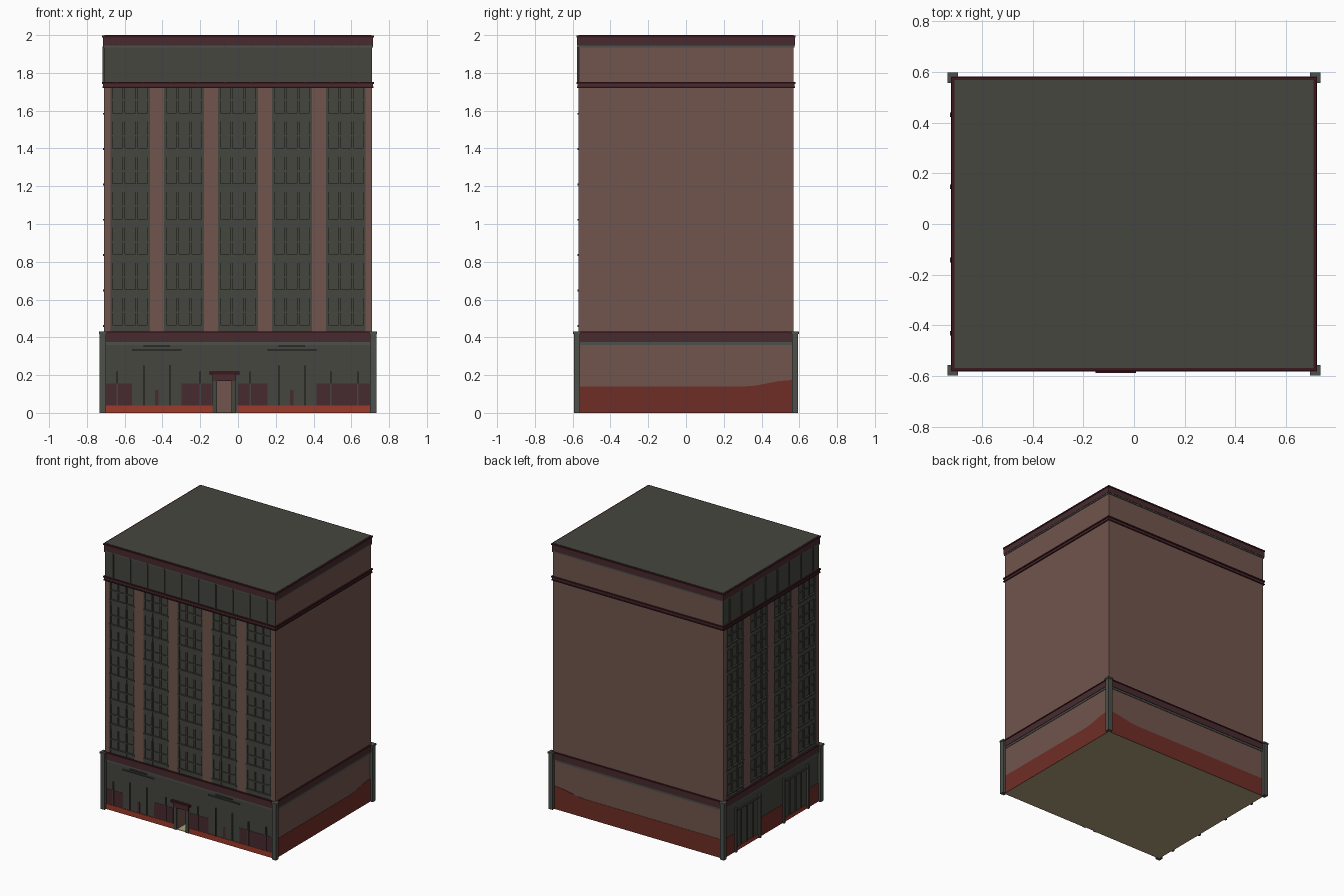
import bpy, bmesh

if "Cube" in bpy.data.objects:
    bpy.data.objects.remove(bpy.data.objects["Cube"])

# ---------- materials (linear colours) ----------
def mat(name, r, g, b):
    m = bpy.data.materials.new(name)
    m.diffuse_color = (r, g, b, 1)
    m.use_nodes = True
    m.node_tree.nodes["Principled BSDF"].inputs["Base Color"].default_value = m.diffuse_color
    return m

BRICK = mat("brown_brick", .165, .09, .072)
GREEN = mat("dark_green_grey", .059, .061, .049)
STONE = mat("grey_green_post", .072, .08, .068)
MAROON = mat("maroon_band", .064, .024, .028)
TRIM = mat("dark_maroon_trim", .045, .009, .013)
RED = mat("dark_red_paint", .16, .027, .019)
BRIGHT = mat("bright_red_plinth", .34, .042, .024)
BEIGE = mat("beige_floor", .42, .35, .19)

X, Y = .71, .57          # half sizes of the tower
REC = .01                # depth of the recessed window bays

# ---------- helpers ----------
def prism(bm, pts, vec):
    """Extrude a closed polygon along vec."""
    a = [bm.verts.new(p) for p in pts]
    b = [bm.verts.new([p[i] + vec[i] for i in range(3)]) for p in pts]
    bm.faces.new(a)
    bm.faces.new(b[::-1])
    for i in range(len(a)):
        j = (i + 1) % len(a)
        bm.faces.new((a[i], b[i], b[j], a[j]))

def finish(name, bm, material):
    bmesh.ops.recalc_face_normals(bm, faces=bm.faces)
    me = bpy.data.meshes.new(name)
    bm.to_mesh(me)
    bm.free()
    me.materials.append(material)
    ob = bpy.data.objects.new(name, me)
    bpy.context.collection.objects.link(ob)
    return ob

def boxes(name, material, items):
    """One object from boxes given as x0, x1, y0, y1, z0, z1."""
    bm = bmesh.new()
    for x0, x1, y0, y1, z0, z1 in items:
        prism(bm, [(x0, y0, z0), (x1, y0, z0), (x1, y1, z0), (x0, y1, z0)], (0, 0, z1 - z0))
    return finish(name, bm, material)

def on_wall(side, u0, u1, z0, z1, d0, d1):
    """Box on a wall: u runs along the wall, d is depth out from the tower face."""
    if side == "front":
        return (u0, u1, -Y - d1, -Y - d0, z0, z1)
    if side == "back":
        return (u0, u1, Y + d0, Y + d1, z0, z1)
    if side == "left":
        return (-X - d1, -X - d0, u0, u1, z0, z1)
    return (X + d0, X + d1, u0, u1, z0, z1)

def ring(name, material, out, z0, z1):
    """Full slab around the tower, projecting by out."""
    return boxes(name, material, [(-X - out, X + out, -Y - out, Y + out, z0, z1)])

# ---------- core, with an open doorway ----------
DX0, DX1, DZ = -.11, -.035, .168
boxes("floor", BEIGE, [(-X, X, -Y, Y, 0, .004)])
bm = bmesh.new()
xl, yf = -X + REC, -Y + REC
plan = [(xl, yf), (DX0, yf), (DX0, -.1), (DX1, -.1), (DX1, yf), (X, yf), (X, Y), (xl, Y)]
prism(bm, [(x, y, .004) for x, y in plan], (0, 0, DZ - .004))
prism(bm, [(xl, yf, DZ), (X, yf, DZ), (X, Y, DZ), (xl, Y, DZ)], (0, 0, 1.98 - DZ))
finish("brick_core", bm, BRICK)

# ---------- window bays on the front and left ----------
BZ0, BZ1, ROWS, HALF = .42, 1.73, 7, .105
bays = {"front": [k * .2855 for k in range(-2, 3)],
        "left": [-.4275, -.1425, .1425, .4275]}
for side, centres in bays.items():
    end = X if side == "front" else Y
    edges = [-end] + [e for c in centres for e in (c - HALF, c + HALF)] + [end]
    boxes(side + "_brick_piers", BRICK,
          [on_wall(side, edges[i], edges[i + 1], BZ0, BZ1, -REC, 0) for i in range(0, len(edges), 2)])
    boxes(side + "_window_panes", GREEN,
          [on_wall(side, c - HALF, c + HALF, BZ0, BZ1, -REC, -.009) for c in centres])
    bars, step = [], (BZ1 - BZ0) / ROWS
    for c in centres:
        for u in (c - .099, c - .034, c + .034, c + .099):
            bars.append(on_wall(side, u - .006, u + .006, BZ0, BZ1, -REC, -.001))
        for r in range(ROWS):
            z = BZ0 + r * step
            bars.append(on_wall(side, c - HALF, c + HALF, z, z + .04, -REC, -.003))
            bars.append(on_wall(side, c - HALF, c + HALF, z + .036, z + .046, -REC, .004))
            bars.append(on_wall(side, c - HALF, c + HALF, z + .108, z + .116, -REC, -.002))
    boxes(side + "_window_bars", GREEN, bars)

    # frieze of the top storey with slim fins
    boxes(side + "_frieze", GREEN, [on_wall(side, -end, end, 1.74, 1.95, -REC, 0)])
    n = 10 if side == "front" else 8
    fins = [(i - (n - 1) / 2) * .1425 for i in range(n)]
    boxes(side + "_frieze_fins", GREEN,
          [on_wall(side, u - .004, u + .004, 1.75, 1.94, 0, .007) for u in fins])

# ---------- bands, cornice and roof ----------
ring("base_band_underside", STONE, .004, .36, .38)
ring("base_band", MAROON, .007, .375, .422)
ring("base_band_cap", TRIM, .011, .422, .43)
ring("upper_band", MAROON, .004, 1.725, 1.748)
ring("upper_band_lower_lip", TRIM, .008, 1.72, 1.728)
ring("upper_band_upper_lip", TRIM, .01, 1.742, 1.752)
ring("cornice_underside", STONE, .004, 1.935, 1.95)
ring("cornice", MAROON, .006, 1.945, 1.99)
ring("cornice_cap", TRIM, .01, 1.988, 1.998)
boxes("roof", GREEN, [(-X + .002, X - .002, -Y + .002, Y - .002, 1.99, 2.0)])

# ---------- corner posts of the base ----------
posts, caps = [], []
for sx in (-1, 1):
    for sy in (-1, 1):
        x, y = sx * .715, sy * .577
        posts.append((x - .017, x + .017, y - .017, y + .017, 0, .424))
        caps.append((x - .021, x + .021, y - .021, y + .021, .418, .43))
boxes("corner_posts", STONE, posts)
boxes("corner_post_caps", STONE, caps)

# ---------- front ground floor ----------
F = "front"
boxes("front_base_wall", GREEN, [on_wall(F, -X, DX0, .004, .37, -REC, 0),
                                 on_wall(F, DX1, X, .004, .37, -REC, 0),
                                 on_wall(F, DX0, DX1, DZ, .37, -REC, 0)])
boxes("front_plinth", BRIGHT, [on_wall(F, -.7, -.135, 0, .04, 0, .004),
                               on_wall(F, -.005, .7, 0, .04, 0, .004)])
boxes("front_low_panels", MAROON,
      [on_wall(F, a, b, .04, z, 0, .002) for a, b, z in
       ((-.7, -.56, .155), (-.3, -.14, .155), (0, .155, .155), (.415, .7, .155),
        (-.44, -.42, .12), (.275, .295, .12))])
boxes("front_shop_bars", GREEN,
      [on_wall(F, u - .004, u + .004, .04, z, 0, .008) for u, z in
       ((-.64, .22), (-.5, .25), (-.36, .25), (-.2, .22), (.065, .22),
        (.215, .25), (.355, .25), (.49, .22), (.635, .22))])
boxes("front_sign_rails", GREEN,
      [on_wall(F, u - d, u + d, .33 + h, .338 + h, 0, .008)
       for u in (-.43, .285) for d, h in ((.13, 0), (.07, .018))])
boxes("door_frame", GREEN, [on_wall(F, -.135, DX0, 0, .19, 0, .008),
                            on_wall(F, DX1, -.01, 0, .19, 0, .008)])
boxes("door_lintel", MAROON, [on_wall(F, -.135, -.01, DZ, .205, 0, .01)])
boxes("door_canopy", TRIM, [on_wall(F, -.152, .007, .202, .218, 0, .017)])

# ---------- left ground floor: two shop fronts between slim posts ----------
L = "left"
boxes("left_base_wall", GREEN, [on_wall(L, -Y, Y, .004, .37, -REC, 0)])
boxes("left_low_panels", RED, [on_wall(L, a, b, .0, .14, 0, .002)
                               for a, b in ((-.56, -.43), (-.145, .145), (.43, .56))])
boxes("left_plinth", BRIGHT, [on_wall(L, a, b, 0, .03, 0, .003)
                              for a, b in ((-.43, -.145), (.145, .43))])
boxes("left_shop_posts", GREEN, [on_wall(L, u - .009, u + .009, 0, .33, 0, .016)
                                 for u in (-.43, -.142, .147, .43)])
boxes("left_shop_bars", GREEN,
      [on_wall(L, c + o - .004, c + o + .004, .03, .3, 0, .007)
       for c in (-.286, .288) for o in (-.07, 0, .07)] +
      [on_wall(L, c - .14, c + .14, .3, .312, 0, .009) for c in (-.286, .288)])

# ---------- painted red base on the right and back, rising at the shared corner ----------
def painted(name, point, half, vec):
    prof = [(-half, 0), (half, 0), (half, .175), (half - .08, .168), (half - .2, .145),
            (half - .26, .14), (-half, .14)]
    bm = bmesh.new()
    prism(bm, [point(u, z) for u, z in prof], vec)
    finish(name, bm, RED)

painted("right_red_base", lambda u, z: (X, u, z), Y, (.002, 0, 0))
painted("back_red_base", lambda u, z: (u, Y, z), X, (0, .002, 0))
